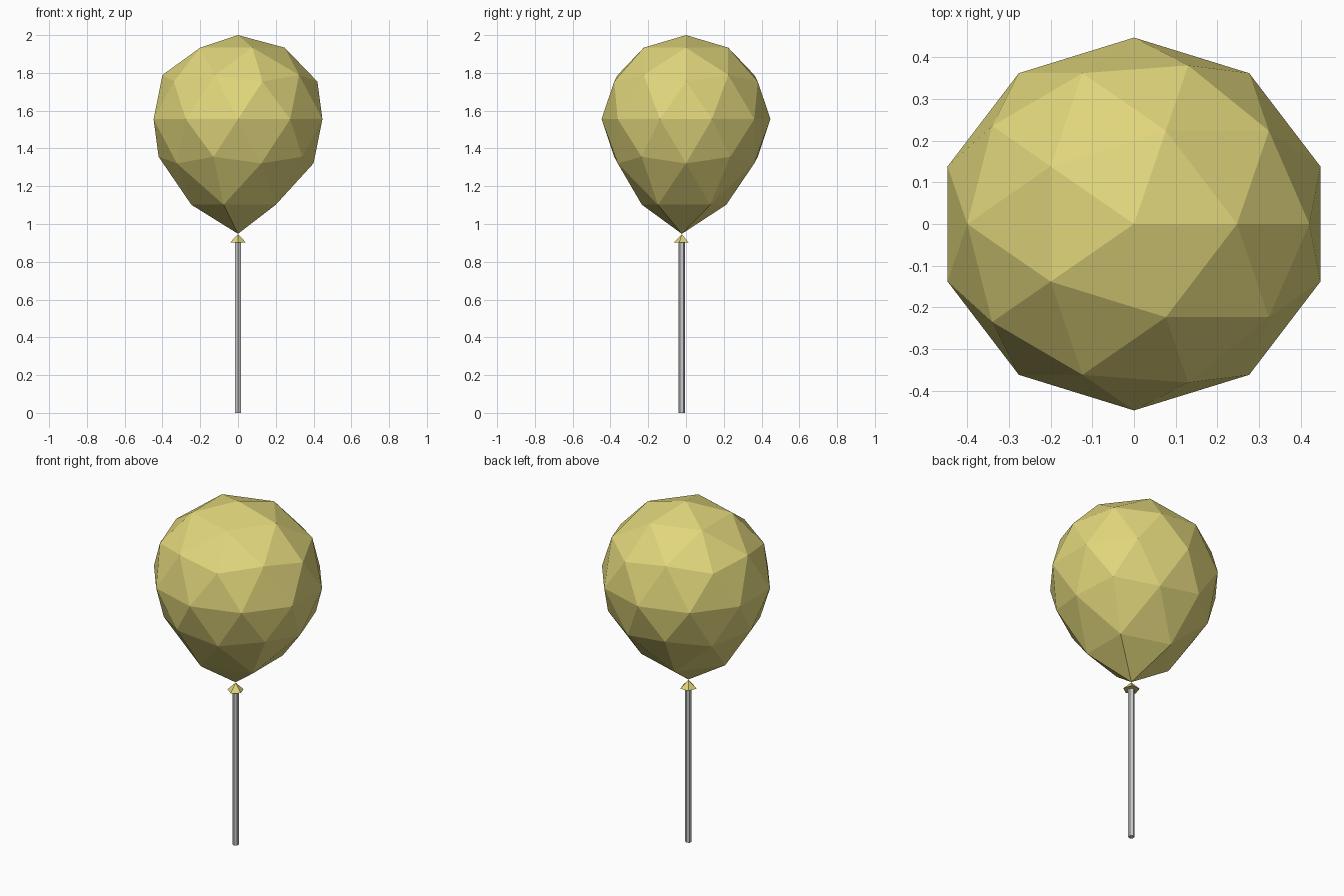
import bpy
import math

if "Cube" in bpy.data.objects:
    bpy.data.objects.remove(bpy.data.objects["Cube"])

yellow = bpy.data.materials.new("yellow_rubber")
yellow.diffuse_color = (0.75, 0.67, 0.2, 1)
yellow.use_nodes = True
yellow.node_tree.nodes["Principled BSDF"].inputs["Base Color"].default_value = yellow.diffuse_color

TIP_Y = -0.022

# Balloon: low-poly ball with its underside drawn down to a tip
bpy.ops.mesh.primitive_ico_sphere_add(subdivisions=2, radius=1)
balloon = bpy.context.object
balloon.name = "balloon"
for v in balloon.data.vertices:
    if v.co.z < -0.95:
        pull = 1.0
    elif v.co.z < -0.7:
        pull = 0.46
    else:
        pull = 0.0
    v.co.x *= 0.47
    v.co.y = v.co.y * 0.447 + TIP_Y * pull
    v.co.z = 1.555 + v.co.z * 0.445 - 0.162 * pull
balloon.data.materials.append(yellow)

# Knot: small flared cone under the tip
bpy.ops.mesh.primitive_cone_add(vertices=5, radius1=0.045, radius2=0, depth=0.045,
                                location=(0, TIP_Y, 0.9235),
                                rotation=(0, 0, math.pi))
knot = bpy.context.object
knot.name = "knot"
knot.data.materials.append(yellow)

# Stick: thin faceted rod reaching into the knot
bpy.ops.mesh.primitive_cylinder_add(vertices=6, radius=0.017, depth=0.91,
                                    location=(0, TIP_Y, 0.455))
bpy.context.object.name = "stick"
